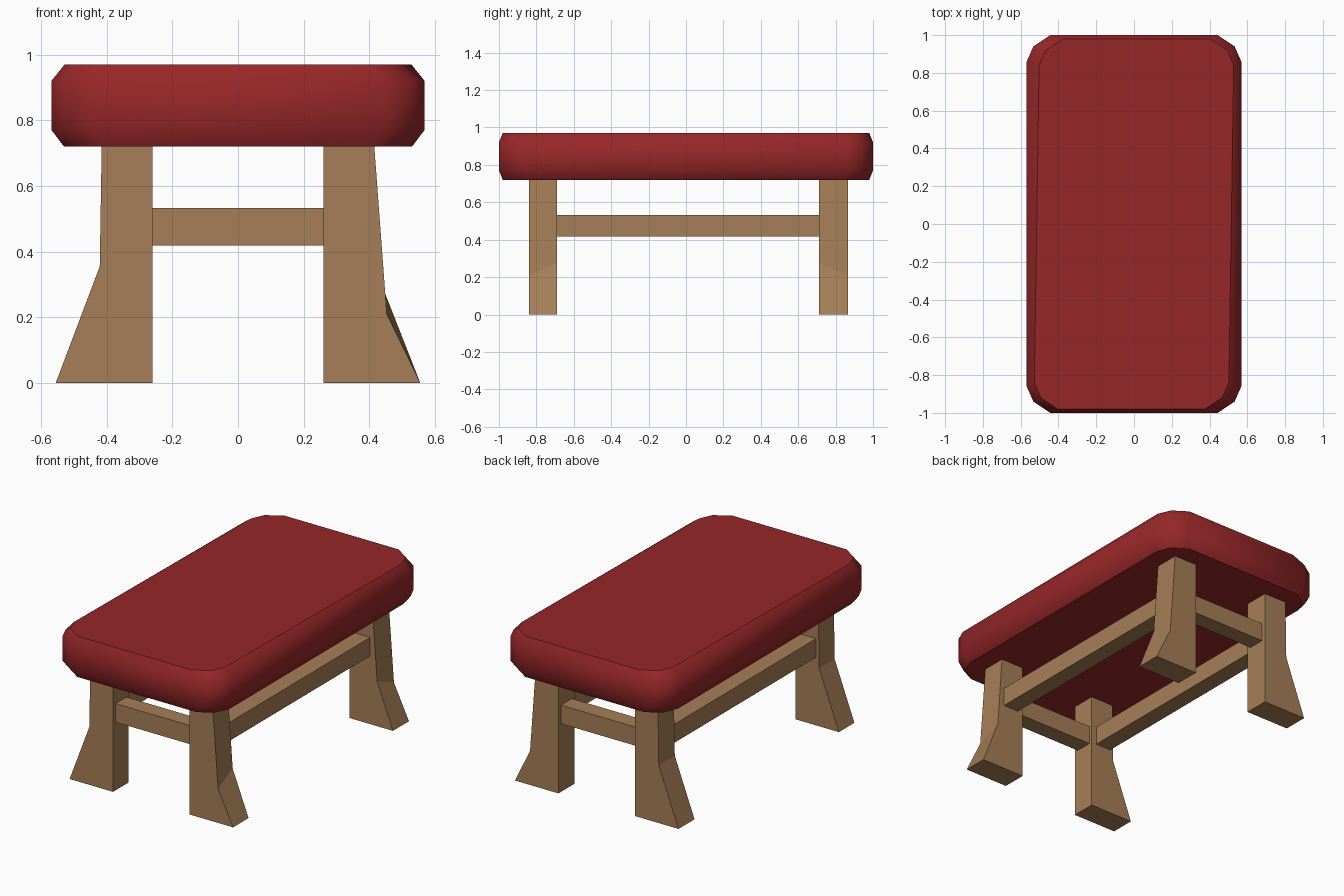
import bpy
import bmesh

cube = bpy.data.objects.get("Cube")
if cube:
    bpy.data.objects.remove(cube, do_unlink=True)


def make_material(name, color):
    mat = bpy.data.materials.new(name)
    mat.use_nodes = True
    mat.diffuse_color = color
    mat.node_tree.nodes["Principled BSDF"].inputs["Base Color"].default_value = color
    return mat


red = make_material("red upholstery", (0.31, 0.02, 0.022, 1))
wood = make_material("brown wood", (0.38, 0.21, 0.095, 1))


def loft(name, rings, mat, smooth=False):
    """Skin a stack of closed rings and cap both ends."""
    bm = bmesh.new()
    loops = [[bm.verts.new(p) for p in ring] for ring in rings]
    n = len(loops[0])
    for a, b in zip(loops, loops[1:]):
        for i in range(n):
            j = (i + 1) % n
            bm.faces.new((a[i], a[j], b[j], b[i])).smooth = smooth
    for cap in (bm.faces.new(loops[0]), bm.faces.new(loops[-1])):
        for edge in cap.edges:
            edge.smooth = False
    bmesh.ops.recalc_face_normals(bm, faces=bm.faces)
    mesh = bpy.data.meshes.new(name)
    bm.to_mesh(mesh)
    bm.free()
    mesh.materials.append(mat)
    obj = bpy.data.objects.new(name, mesh)
    bpy.context.collection.objects.link(obj)
    return obj


def box(name, x0, x1, y0, y1, z0, z1):
    rings = [[(x0, y0, z), (x1, y0, z), (x1, y1, z), (x0, y1, z)] for z in (z0, z1)]
    return loft(name, rings, wood)


# Cushion: rounded rectangle rings, the top one slightly sheared
def cushion_ring(hx, hy, z, shear=0.0):
    corner = [(hx, hy - 0.14), (hx - 0.035, hy - 0.06), (hx - 0.125, hy)]
    half = corner + [(-x, y) for x, y in reversed(corner)]
    outline = half + [(-x, -y) for x, y in half]
    return [(x + shear * y, y, z) for x, y in outline]


loft("cushion", [
    cushion_ring(0.53, 0.98, 0.72),
    cushion_ring(0.568, 1.0, 0.77),
    cushion_ring(0.568, 1.0, 0.92),
    cushion_ring(0.515, 0.98, 0.97, 0.015),
], red, smooth=True)


# Legs: flared outward below a knee; knee given for the end and inner edges
def leg(name, side, y_end, y_in, end_knee, inner_knee):
    inner, top, foot = 0.26, 0.415, 0.555
    rings = []
    for y, (kx, kz) in ((y_end, end_knee), (y_in, inner_knee)):
        profile = [(inner, 0), (foot, 0), (kx, kz), (top, 0.72), (inner, 0.72)]
        rings.append([(side * x, y, z) for x, z in profile])
    loft(name, rings, wood)


for place, y_end, y_in in (("front", -0.84, -0.69), ("back", 0.865, 0.71)):
    leg(place + "_left_leg", 1, y_end, y_in, (0.453, 0.21), (0.447, 0.275))
    leg(place + "_right_leg", -1, y_end, y_in, (0.421, 0.355), (0.421, 0.355))

# Stretchers between the legs
low, high = 0.418, 0.532
box("front_stretcher", -0.26, 0.26, -0.815, -0.71, low, high)
box("back_stretcher", -0.26, 0.26, 0.735, 0.84, low, high)
box("left_stretcher", 0.295, 0.4, -0.69, 0.71, low, high)
box("right_stretcher", -0.4, -0.295, -0.69, 0.71, low, high)
